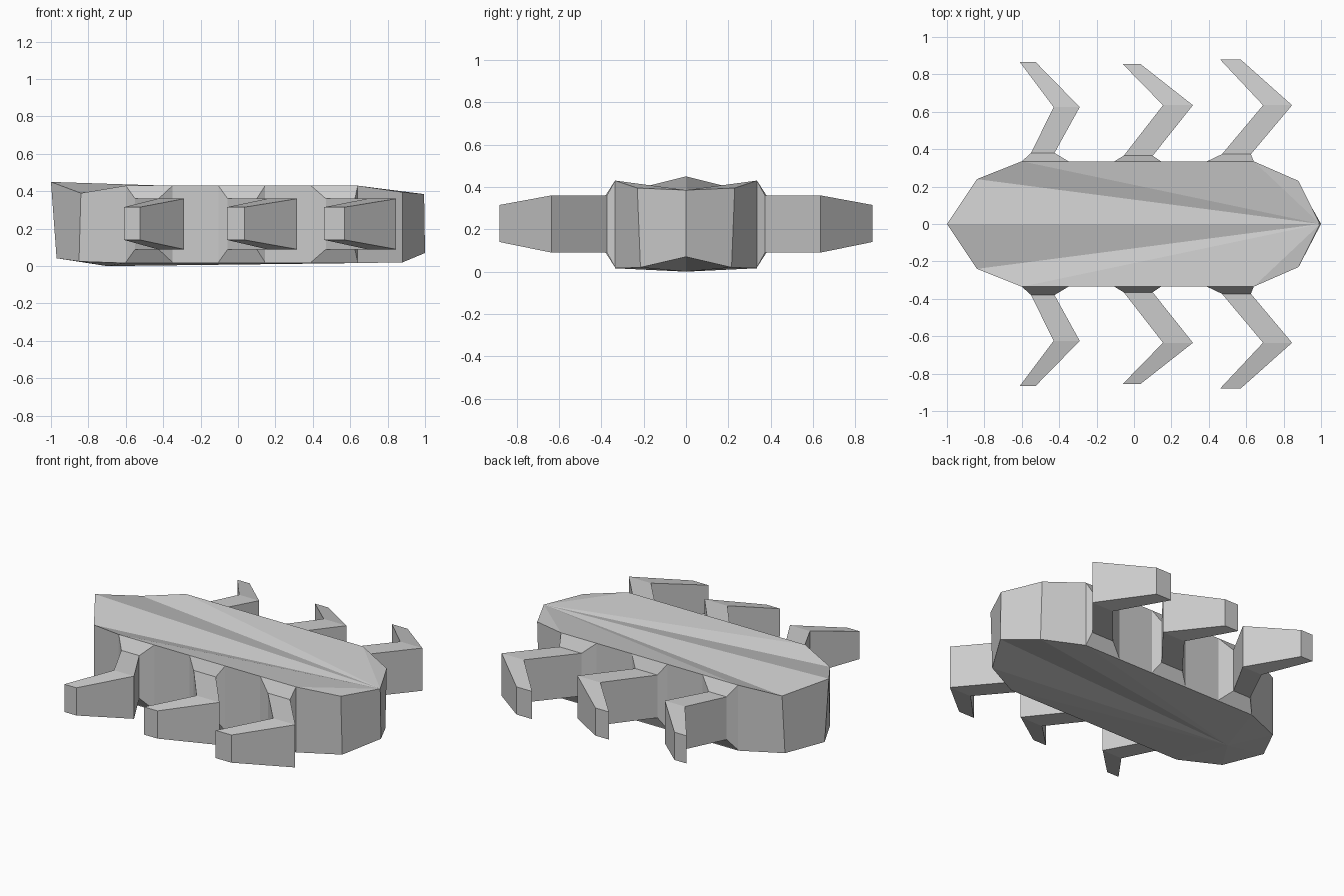
import bpy

if "Cube" in bpy.data.objects:
    bpy.data.objects.remove(bpy.data.objects["Cube"])


def make_object(name, verts, faces):
    mesh = bpy.data.meshes.new(name)
    mesh.from_pydata(verts, [], faces)
    obj = bpy.data.objects.new(name, mesh)
    bpy.context.collection.objects.link(obj)
    return obj


def full_loop(half):
    # mirror a half outline (nose, side points, tail) into a closed loop
    return half + [(x, -y, z) for x, y, z in half[-2:0:-1]]


# Body: long hull, slightly warped caps fanned to follow the uneven rims
top = full_loop([(0.995, 0, 0.385), (0.88, 0.23, 0.395), (0.64, 0.335, 0.43),
                 (-0.60, 0.335, 0.43), (-0.84, 0.24, 0.39), (-1.0, 0, 0.45)])
bottom = full_loop([(1.0, 0, 0.07), (0.88, 0.215, 0.02), (0.64, 0.335, 0.016),
                    (-0.60, 0.335, 0.016), (-0.85, 0.225, 0.025), (-0.97, 0, 0.042)])
n = len(top)
keel = 2 * n
faces = [(0, i, i + 1) for i in range(1, n - 1)]
for i in range(n):
    j = (i + 1) % n
    faces += [(i, n + i, n + j, j), (n + j, n + i, keel)]
make_object("body", top + bottom + [(-0.70, 0, 0.0)], faces)


# Legs: tapered root, straight thigh, swept-back tip
heights = [(0.02, 0.43), (0.09, 0.36), (0.09, 0.36), (0.14, 0.315)]


def make_leg(name, sections):
    verts, faces = [], []
    for side in (1, -1):
        base = len(verts)
        for (x0, x1, y), (z0, z1) in zip(sections, heights):
            verts.extend([(x0, side * y, z0), (x1, side * y, z0),
                          (x1, side * y, z1), (x0, side * y, z1)])
        part = []
        for s in range(len(sections) - 1):
            a = base + 4 * s
            for k in range(4):
                m = (k + 1) % 4
                part.append((a + k, a + 4 + k, a + 4 + m, a + m))
        e = base + 4 * (len(sections) - 1)
        part.append((e + 3, e + 2, e + 1, e))
        # flip winding so both sides face outwards
        faces.extend([f[::-1] for f in part] if side == 1 else
                     [f for f in part])
    obj = make_object(name, verts, faces)
    import bmesh
    bm = bmesh.new()
    bm.from_mesh(obj.data)
    bmesh.ops.recalc_face_normals(bm, faces=bm.faces)
    bm.to_mesh(obj.data)
    bm.free()


make_leg("rear_legs", [(-0.60, -0.35, 0.335), (-0.55, -0.425, 0.38),
                       (-0.43, -0.29, 0.625), (-0.61, -0.525, 0.865)])
make_leg("middle_legs", [(-0.105, 0.145, 0.335), (-0.055, 0.10, 0.365),
                         (0.155, 0.315, 0.635), (-0.06, 0.035, 0.855)])
make_leg("front_legs", [(0.39, 0.64, 0.335), (0.47, 0.625, 0.373),
                        (0.69, 0.845, 0.635), (0.46, 0.57, 0.88)])

# Consistent outward normals on the hull
import bmesh
hull = bpy.data.objects["body"].data
bm = bmesh.new()
bm.from_mesh(hull)
bmesh.ops.recalc_face_normals(bm, faces=bm.faces)
bm.to_mesh(hull)
bm.free()
